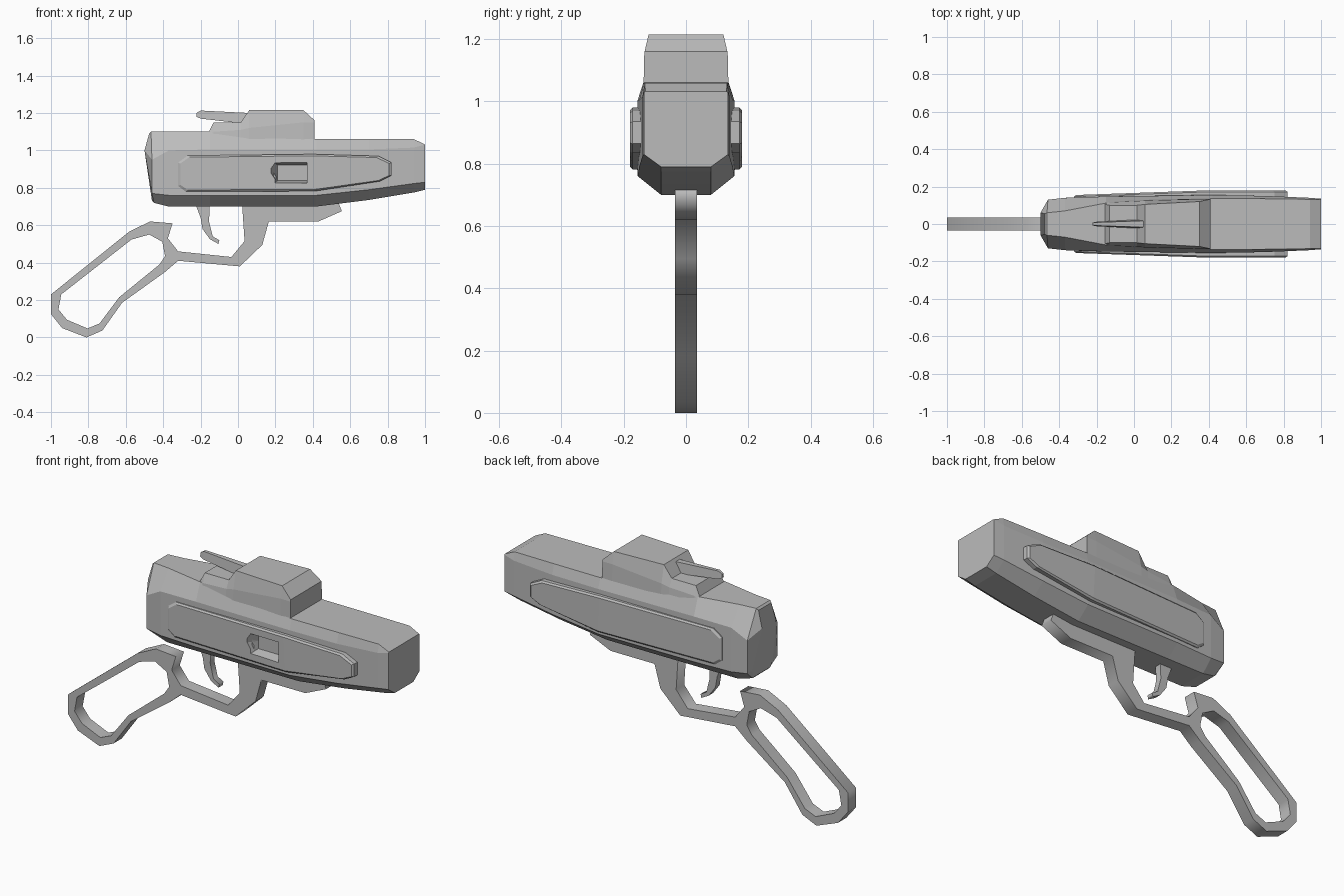
import bpy
import bmesh

if "Cube" in bpy.data.objects:
    bpy.data.objects.remove(bpy.data.objects["Cube"])

grey = bpy.data.materials.new("plain grey")
grey.use_nodes = True
COLOUR = (0.5, 0.5, 0.5, 1)
grey.diffuse_color = COLOUR
grey.node_tree.nodes["Principled BSDF"].inputs["Base Color"].default_value = COLOUR


def finish(name, bm):
    bmesh.ops.recalc_face_normals(bm, faces=bm.faces)
    mesh = bpy.data.meshes.new(name)
    bm.to_mesh(mesh)
    bm.free()
    mesh.materials.append(grey)
    ob = bpy.data.objects.new(name, mesh)
    bpy.context.collection.objects.link(ob)
    return ob


def loft(name, sections):
    """Join half sections of (x, half width, z), mirrored across y, into a closed solid."""
    bm = bmesh.new()
    rings = []
    for half in sections:
        pts = half + [(x, -w, z) for x, w, z in reversed(half)]
        rings.append([bm.verts.new(p) for p in pts])
    for a, b in zip(rings, rings[1:]):
        for i in range(len(a)):
            j = (i + 1) % len(a)
            bm.faces.new((a[i], a[j], b[j], b[i]))
    bm.faces.new(rings[0])
    bm.faces.new(rings[-1])
    return finish(name, bm)


def plate(name, outlines, half):
    """Extrude filled side outlines (x, z) to both sides of y = 0."""
    curve = bpy.data.curves.new(name, "CURVE")
    curve.dimensions = "2D"
    curve.fill_mode = "BOTH"
    curve.extrude = half
    for outline in outlines:
        spline = curve.splines.new("POLY")
        spline.points.add(len(outline) - 1)
        for point, (x, z) in zip(spline.points, outline):
            point.co = (x, z, 0, 1)
        spline.use_cyclic_u = True
    ob = bpy.data.objects.new(name, curve)
    bpy.context.collection.objects.link(ob)
    mesh = bpy.data.meshes.new_from_object(ob.evaluated_get(bpy.context.evaluated_depsgraph_get()))
    bpy.data.objects.remove(ob)
    bm = bmesh.new()
    bm.from_mesh(mesh)
    bmesh.ops.remove_doubles(bm, verts=bm.verts, dist=0.0005)
    for v in bm.verts:
        v.co = (v.co.x, v.co.z, v.co.y)
    return finish(name, bm)


# Main housing: bottom edge, lower chamfer, shoulder, top edge at each station
def station(x, bottom, chamfer, shoulder, top):
    return [(x, *p) for p in (bottom, chamfer, shoulder, top)]


tail = [(-.46, .07, .73), (-.46, .09, .77), (-.5, .06, 1), (-.475, .055, 1.09)]
housing = loft("housing", [
    tail,
    [(-.45, .07, .72), (-.46, .13, .77), (-.46, .13, .95), (-.465, .06, 1.1)],
    station(-.37, (.08, .7), (.14, .76), (.14, 1), (.07, 1.1)),
    station(-.15, (.08, .7), (.15, .76), (.147, 1.005), (.112, 1.1)),
    station(.42, (.08, .7), (.155, .76), (.155, 1.005), (.137, 1.06)),
    station(.7, (.08, .735), (.15, .79), (.15, 1.005), (.135, 1.06)),
    station(.94, (.08, .775), (.14, .823), (.14, 1.015), (.132, 1.06)),
    station(1, (.08, .79), (.135, .83), (.135, 1.03), (.13, 1.032)),
])

# Raised top cover with its stepped rear
loft("top_cover", [
    [(x, base, 1.02), (x, mid, z), (x, w, top)] for x, base, mid, z, w, top in (
        (-.155, .125, .112, 1.09, .105, 1.1),
        (-.13, .127, .115, 1.1, .1, 1.15),
        (.015, .13, .122, 1.11, .1, 1.15),
        (.06, .132, .125, 1.12, .105, 1.215),
        (.35, .137, .133, 1.15, .12, 1.215),
        (.41, .137, .134, 1.15, .133, 1.16))
])

# Tapered sight pointing backwards
loft("rear_sight", [
    [(x, w, low), (x, w * .7, high)] for x, w, low, high in (
        (-.222, .008, 1.18, 1.2),
        (-.2, .012, 1.17, 1.213),
        (.06, .025, 1.14, 1.2))
])

# Raised bevelled side panels
PANEL = [(.4, .98), (-.27, .972), (-.32, .935), (-.32, .81), (-.28, .78),
         (.41, .782), (.76, .835), (.82, .865), (.82, .935), (.75, .97)]


def side_panel(name, side):
    bm = bmesh.new()
    outer, base = [], []
    for x, z in PANEL:
        depth = .155 + .025 * min((x + .32) / .7, 1)
        base.append(bm.verts.new((x, side * .12, z)))
        rim = bm.verts.new((x, side * (depth - .008), z))
        face = bm.verts.new((x + (.25 - x) * .02, side * depth, z + (.88 - z) * .09))
        outer.append((rim, face))
    for i in range(len(PANEL)):
        j = (i + 1) % len(PANEL)
        bm.faces.new((base[i], base[j], outer[j][0], outer[i][0]))
        bm.faces.new((outer[i][0], outer[j][0], outer[j][1], outer[i][1]))
    faces = [v[1] for v in outer]
    bm.faces.new(faces[:6])
    bm.faces.new(faces[5:] + faces[:1])
    bm.faces.new(base)
    return finish(name, bm)


right_panel = side_panel("right_panel", -1)
side_panel("left_panel", 1)

# Cutter for the ejection port, narrowing towards its floor
bm = bmesh.new()
PORT = [(.14, .88), (.185, .945), (.37, .945), (.37, .815), (.185, .815)]
mouth = [bm.verts.new((x, -.22, z)) for x, z in PORT]
floor = [bm.verts.new((max(x, .21), -.125, .88 + (z - .88) * .65)) for x, z in PORT]
for i in range(len(PORT)):
    j = (i + 1) % len(PORT)
    bm.faces.new((mouth[i], mouth[j], floor[j], floor[i]))
bm.faces.new(mouth)
bm.faces.new(floor)
cutter = finish("port_cutter", bm)
cutter.hide_render = True
cutter.hide_viewport = True
for ob in (housing, right_panel):
    cut = ob.modifiers.new("port", "BOOLEAN")
    cut.operation = "DIFFERENCE"
    cut.solver = "EXACT"
    cut.object = cutter

# Loop lever joined to the lower rail
LEVER = [(.02, .74), (.035, .515), (-.035, .43), (-.32, .46), (-.375, .53), (-.35, .61),
         (-.47, .62), (-.58, .567), (-1, .23), (-1, .125), (-.94, .05), (-.81, 0),
         (-.725, .037), (-.62, .185), (-.39, .35), (-.32, .41), (.01, .38), (.13, .495),
         (.165, .62), (.43, .62), (.555, .675), (.53, .74)]
LOOP = [(-.945, .23), (-.57, .523), (-.475, .55), (-.405, .512), (-.39, .435), (-.42, .39),
        (-.635, .215), (-.74, .075), (-.805, .048), (-.915, .095), (-.96, .15)]
plate("lever", [LEVER, LOOP], .035)

# Curved trigger
plate("trigger", [[(-.23, .72), (-.15, .72), (-.155, .62), (-.135, .54), (-.1, .52),
                   (-.105, .5), (-.15, .525), (-.19, .58), (-.2, .64)]], .018)
